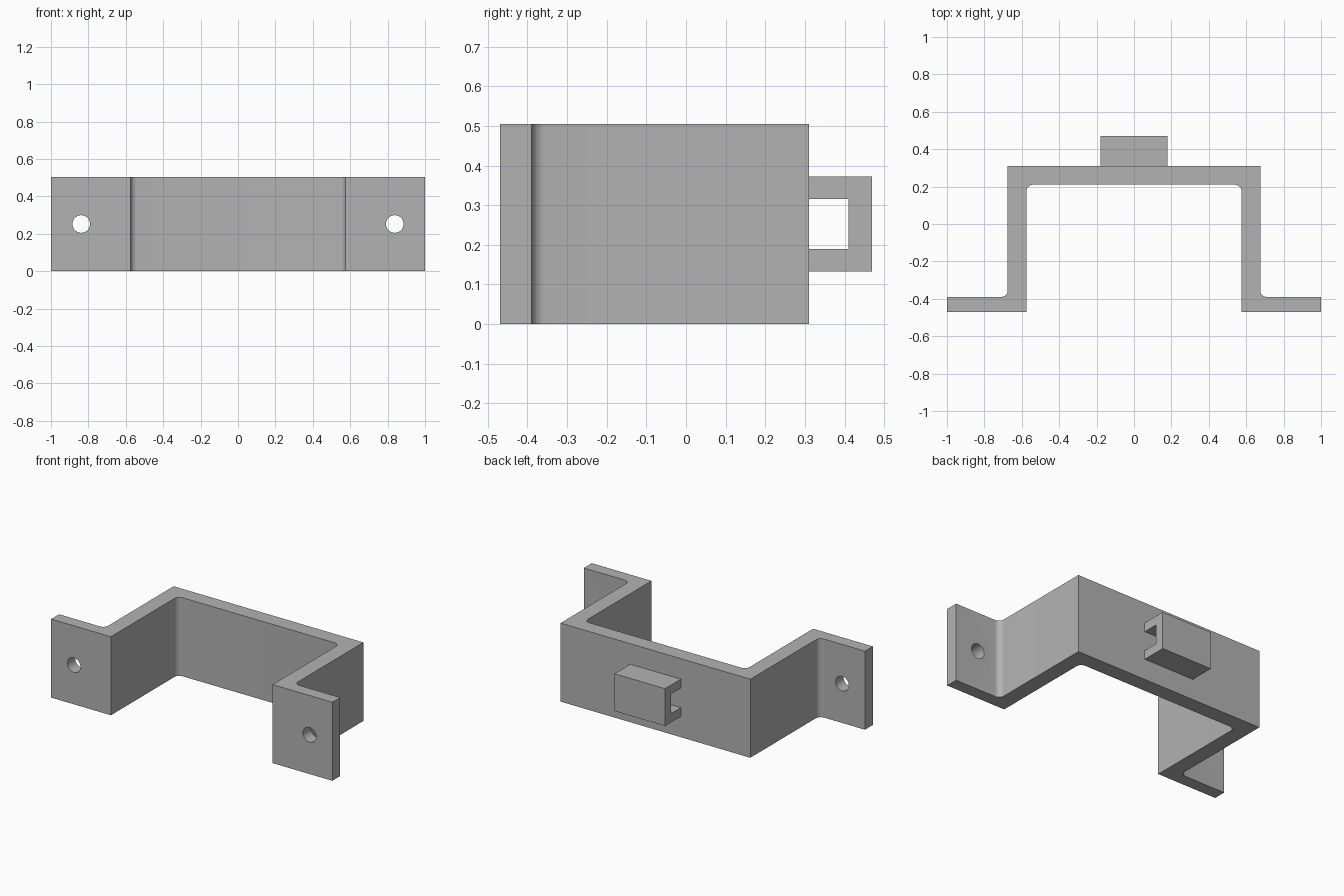
import bpy
import bmesh
from math import cos, sin, pi, radians
from mathutils import Matrix, Vector

cube = bpy.data.objects.get("Cube")
if cube:
    bpy.data.objects.remove(cube, do_unlink=True)

HEIGHT = 0.505
FILLET = 0.035

grey = bpy.data.materials.new("plain grey")
grey.use_nodes = True
colour = (0.45, 0.45, 0.45, 1)
grey.diffuse_color = colour
grey.node_tree.nodes["Principled BSDF"].inputs["Base Color"].default_value = colour


def extrude(name, points, direction):
    """Extrude a closed planar outline into a solid object."""
    bm = bmesh.new()
    face = bm.faces.new([bm.verts.new(p) for p in points])
    result = bmesh.ops.extrude_face_region(bm, geom=[face], use_keep_orig=True)
    moved = [v for v in result["geom"] if isinstance(v, bmesh.types.BMVert)]
    bmesh.ops.translate(bm, verts=moved, vec=Vector(direction))
    bmesh.ops.recalc_face_normals(bm, faces=bm.faces)
    mesh = bpy.data.meshes.new(name)
    bm.to_mesh(mesh)
    bm.free()
    mesh.materials.append(grey)
    obj = bpy.data.objects.new(name, mesh)
    bpy.context.collection.objects.link(obj)
    return obj


def arc(cx, cy, start, end, steps=8):
    """Points of a fillet arc, angles in degrees."""
    angles = [radians(start + (end - start) * i / steps) for i in range(steps + 1)]
    return [(cx + FILLET * cos(a), cy + FILLET * sin(a)) for a in angles]


# Bracket: half of the hat-shaped outline, then its mirror image
outer = [(0.675, 0.31)] + arc(0.675 + FILLET, -0.39 + FILLET, 180, 270) + [(1, -0.39)]
inner = [(1, -0.47), (0.575, -0.47)] + arc(0.575 - FILLET, 0.21 - FILLET, 0, 90)
half = outer + inner
outline = half + [(-x, y) for x, y in reversed(half)]
bracket = extrude("bracket", [(x, y, 0) for x, y in outline], (0, 0, HEIGHT))

# Screw holes through both flanges
bm = bmesh.new()
for side in (-1, 1):
    place = Matrix.Translation((side * 0.838, -0.43, HEIGHT / 2)) @ Matrix.Rotation(pi / 2, 4, "X")
    bmesh.ops.create_cone(bm, cap_ends=True, segments=40, radius1=0.047,
                          radius2=0.047, depth=0.2, matrix=place)
mesh = bpy.data.meshes.new("screw_hole_cutter")
bm.to_mesh(mesh)
bm.free()
mesh.materials.append(grey)
cutter = bpy.data.objects.new("screw_hole_cutter", mesh)
bpy.context.collection.objects.link(cutter)
cutter.hide_render = True

bpy.context.view_layer.objects.active = bracket
bracket.select_set(True)
cut = bracket.modifiers.new("screw holes", "BOOLEAN")
cut.operation = "DIFFERENCE"
cut.solver = "EXACT"
cut.object = cutter
bpy.ops.object.modifier_apply(modifier=cut.name)
bpy.data.objects.remove(cutter, do_unlink=True)
bpy.ops.object.shade_smooth_by_angle(angle=radians(30))

# Strap loop on the back wall, open from side to side
loop = [(0.31, 0.133), (0.47, 0.133), (0.47, 0.373), (0.31, 0.373),
        (0.31, 0.315), (0.41, 0.315), (0.41, 0.19), (0.31, 0.19)]
extrude("strap_loop", [(-0.18, y, z) for y, z in loop], (0.36, 0, 0))
